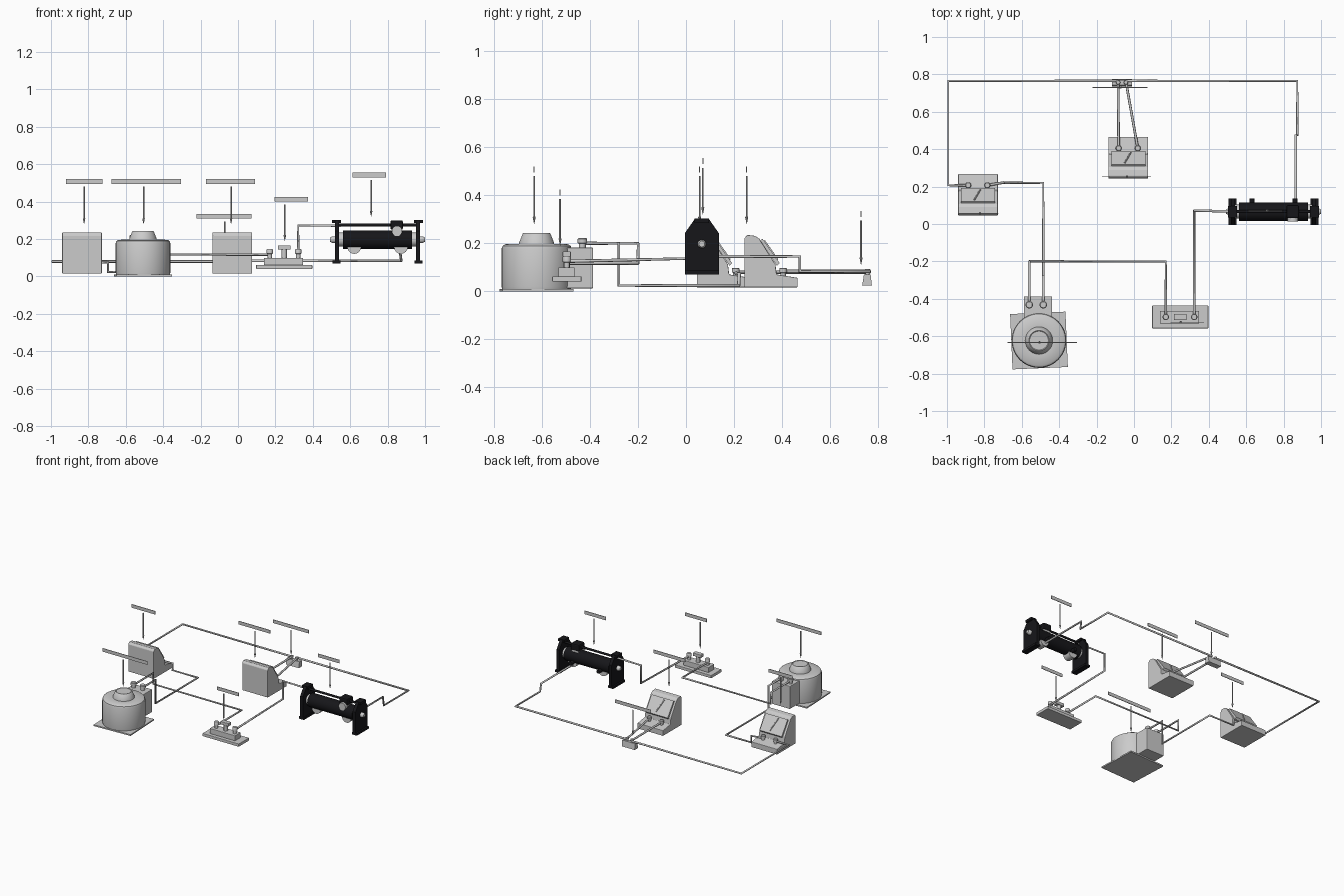
import bpy, bmesh, math
from mathutils import Vector

if "Cube" in bpy.data.objects:
    bpy.data.objects.remove(bpy.data.objects["Cube"])

black = bpy.data.materials.new("black")
black.diffuse_color = (0.008, 0.008, 0.01, 1)
black.use_nodes = True
black.node_tree.nodes["Principled BSDF"].inputs["Base Color"].default_value = black.diffuse_color


def finish(name, bm, mat=None, smooth=True, bevel=0):
    bmesh.ops.recalc_face_normals(bm, faces=bm.faces)
    me = bpy.data.meshes.new(name)
    bm.to_mesh(me)
    bm.free()
    ob = bpy.data.objects.new(name, me)
    bpy.context.collection.objects.link(ob)
    if mat:
        me.materials.append(mat)
    if bevel:
        m = ob.modifiers.new("bevel", 'BEVEL')
        m.width, m.segments = bevel, 2
    if smooth:
        bpy.ops.object.select_all(action='DESELECT')
        bpy.context.view_layer.objects.active = ob
        ob.select_set(True)
        bpy.ops.object.shade_smooth_by_angle(angle=math.radians(35))
    return ob


def box(name, x0, x1, y0, y1, z0, z1, mat=None, bevel=0):
    bm = bmesh.new()
    bmesh.ops.create_cube(bm, size=1)
    for v in bm.verts:
        v.co = Vector((x0 + (v.co.x + .5) * (x1 - x0), y0 + (v.co.y + .5) * (y1 - y0),
                       z0 + (v.co.z + .5) * (z1 - z0)))
    return finish(name, bm, mat, False, bevel)


def prism(name, x0, x1, yz, mat=None, bevel=0):
    """Extrude a side profile (y, z) along x."""
    bm = bmesh.new()
    f = bm.faces.new([bm.verts.new((x0, y, z)) for y, z in yz])
    r = bmesh.ops.extrude_face_region(bm, geom=[f])
    for v in r['geom']:
        if isinstance(v, bmesh.types.BMVert):
            v.co.x = x1
    return finish(name, bm, mat, False, bevel)


def turned(name, centre, rz, axis='Z', mat=None, n=32):
    """Turn a (radius, height) profile round an axis through centre."""
    bm = bmesh.new()
    rings = []
    for r, h in rz:
        ring = []
        for i in range(n):
            a = 2 * math.pi * i / n
            c, s = r * math.cos(a), r * math.sin(a)
            p = {'Z': (c, s, h), 'X': (h, c, s), 'Y': (s, h, c)}[axis]
            ring.append(bm.verts.new(Vector(centre) + Vector(p)))
        rings.append(ring)
    for a, b in zip(rings, rings[1:]):
        for i in range(n):
            bm.faces.new((a[i], a[(i + 1) % n], b[(i + 1) % n], b[i]))
    bm.faces.new(rings[0])
    bm.faces.new(rings[-1])
    return finish(name, bm, mat)


def wire(name, pts, r=0.007):
    cu = bpy.data.curves.new(name, 'CURVE')
    cu.dimensions = '3D'
    cu.bevel_depth, cu.bevel_resolution, cu.use_fill_caps = r, 2, True
    sp = cu.splines.new('POLY')
    sp.points.add(len(pts) - 1)
    for p, q in zip(sp.points, pts):
        p.co = (*q, 1)
    ob = bpy.data.objects.new(name, cu)
    bpy.context.collection.objects.link(ob)
    bpy.ops.object.select_all(action='DESELECT')
    bpy.context.view_layer.objects.active = ob
    ob.select_set(True)
    bpy.ops.object.convert(target='MESH')


def terminal(name, x, y, z, h, r=0.017):
    turned(name, (x, y, z), [(r * .7, 0), (r * .7, h * .45), (r, h * .5), (r, h * .9), (r * .8, h)], n=20)


# Auto transformer: base plate, drum, dial knob, terminal box
TX, TY = -0.508, -0.623
plate = box("transformer_base", -.148, .148, -.148, .148, 0, .01)
plate.location = (TX, TY, 0)
plate.rotation_euler.z = math.radians(2.5)
turned("transformer_drum", (TX, TY, 0), [(.144, .008), (.146, .02), (.146, .178), (.142, .189), (.132, .196), (.08, .197)], n=48)
turned("transformer_knob", (TX, TY, 0), [(.074, .195), (.072, .205), (.058, .24), (.054, .243), (.05, .24)], n=40)
box("transformer_terminal_box", TX - .08, TX + .07, -.51, -.387, .012, .182, bevel=.004)
for x in (-.56, -.485):
    terminal("transformer_terminal", x, -.432, .18, .042, .02)

# One way key: base, raised block, brass plug and two terminals
box("key_base", .097, .397, -.558, -.436, .04, .062, bevel=.003)
box("key_block", .138, .348, -.532, -.464, .06, .1, bevel=.003)
turned("key_plug_stem", (.247, -.497, 0), [(.014, .098), (.014, .145)], n=20)
box("key_plug_cap", .213, .281, -.514, -.48, .143, .166, bevel=.003)
for x in (.17, .322):
    terminal("key_terminal", x, -.497, .098, .05)


# Meters: sloped case, raised dial panel, needle and two terminals
def meter(name, cx, y):
    w = .106
    case = [(0, .016), (0, .22), (.012, .235), (.045, .231), (.062, .22), (.13, .112), (.135, .07),
            (.222, .056), (.222, .016)]
    prism(name + "_case", cx - w, cx + w, [(y + a, b) for a, b in case], bevel=.003)
    panel = [(.066, .212), (.076, .219), (.147, .118), (.137, .106)]
    prism(name + "_dial_panel", cx - w * .86, cx + w * .86, [(y + a, b) for a, b in panel])
    wire(name + "_needle", [(cx - .02, y + .083, .211), (cx + .012, y + .138, .133)], .004)
    for x in (cx - .052, cx + .05):
        terminal(name + "_terminal", x, y + .162, .06, .038, .016)


meter("ammeter", -.834, .045)
meter("voltmeter", -.03, .243)

# Unknown resistance: small tapered block with two posts
prism("resistance_block", -.118, -.012, [(.735, .025), (.775, .025), (.77, .07), (.742, .07)])
for x in (-.085, -.043):
    terminal("resistance_terminal", x, .757, .068, .025, .012)

# Rheostat: mirrored end stands, wound tube, rod and slider
RX, RY = .746, .066
half = [(-.071, .07), (-.071, .242), (-.029, .302), (.029, .302), (.071, .242), (.071, .07)]
for s in (-1, 1):
    def span(a, b):
        return sorted((RX + s * a, RX + s * b))
    prism("rheostat_stand", *span(.205, .228), [(RY + a, b) for a, b in half], black)
    box("rheostat_foot", *span(.198, .24), RY - .071, RY + .071, .07, .086, black)
    box("rheostat_top_lip", *span(.195, .243), RY - .03, RY + .03, .285, .303, black)
    turned("rheostat_axle_knob", (RX, RY, .197), [(.018, s * .226), (.018, s * .242), (.012, s * .253)], 'X', n=20)
    turned("rheostat_tube_end", (RX, RY, .197), [(.037, s * .17), (.037, s * .207)], 'X')
    turned("rheostat_clamp_disc", (RX + s * .125, RY, .157), [(.036, -.03), (.036, .03)], 'Y')
    turned("rheostat_binding_post", (RX + s * .115, RY, .165), [(.014, .035), (.014, .07)], 'Y', black, 16)
turned("rheostat_winding", (RX, RY, .197), [(.05, -.185), (.05, .185)], 'X', black, 40)
turned("rheostat_slide_rod", (RX, RY, .275), [(.008, -.21), (.008, .21)], 'X', black, 16)
box("rheostat_slider", .815, .882, RY - .035, RY + .035, .25, .3, black, .008)
turned("rheostat_slider_contact", (.85, RY, .243), [(.028, -.052), (.028, .03)], 'Y', n=24)

# Connecting wires
wire("wire_transformer_to_key", [(-.56, -.432, .2), (-.56, -.2, .2), (-.56, -.2, .117), (.17, -.2, .117), (.17, -.497, .117)])
wire("wire_transformer_to_ammeter", [(-.485, -.432, .2), (-.485, -.28, .2), (-.485, -.28, .024), (-.485, .22, .024),
                                     (-.695, .22, .024), (-.695, .222, .074), (-.784, .207, .076)])
wire("wire_key_to_rheostat", [(.322, -.497, .125), (.322, .072, .138), (.322, .072, .272), (.55, .066, .272)])
wire("wire_rheostat_to_resistance", [(.865, .1, .145), (.865, .475, .145), (.873, .475, .083), (.873, .765, .083), (-.043, .765, .083)])
wire("wire_resistance_to_ammeter", [(-.085, .765, .08), (-.993, .765, .08), (-.993, .207, .08), (-.886, .207, .08)])
for a, b in ((-.085, -.082), (-.043, .02)):
    wire("wire_resistance_to_voltmeter", [(a, .76, .083), (b, .405, .083)])

# Pointer stems with blank label strips above each instrument: x, y, z range, strip x range
for name, x, y, z0, z1, l0, l1 in (
        ("ammeter", -.823, .057, .28, .48, -.92, -.725), ("transformer", -.505, -.633, .28, .48, -.675, -.305),
        ("voltmeter", -.037, .253, .28, .48, -.17, .09), ("key", .25, -.525, .19, .385, .195, .375),
        ("rheostat", .712, .07, .32, .515, .612, .79), ("resistance", -.072, .73, .11, .295, -.222, .073)):
    turned(name + "_pointer", (x, y, 0), [(.0005, z0), (.007, z0 + .03), (.004, z0 + .031), (.004, z1)], n=10)
    box(name + "_label_strip", l0, l1, y - .002, y + .002, z1 + .015, z1 + .04)
